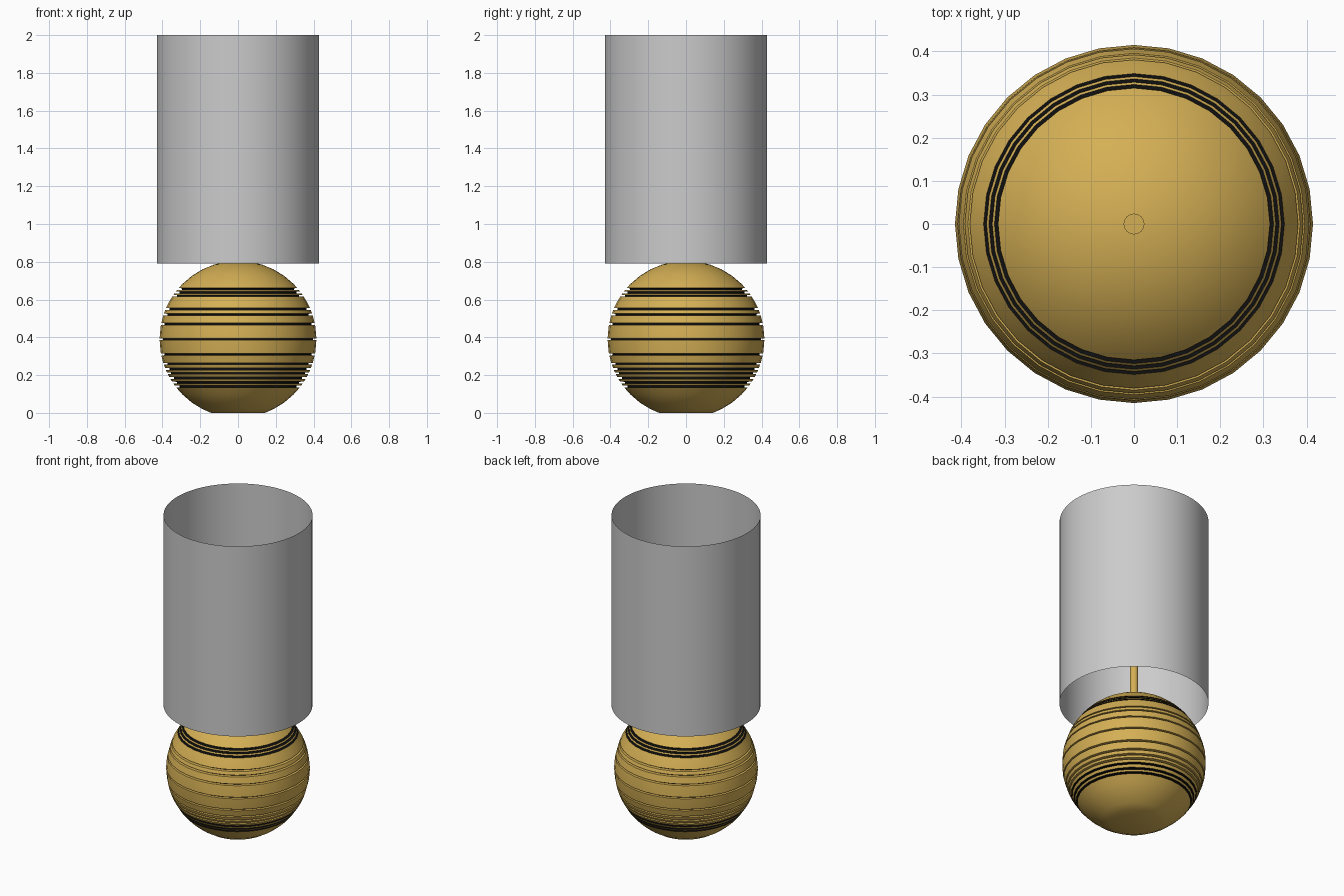
import bpy
import bmesh
import math

cube = bpy.data.objects.get("Cube")
if cube:
    bpy.data.objects.remove(cube, do_unlink=True)


def make_material(name, colour):
    mat = bpy.data.materials.new(name)
    mat.use_nodes = True
    mat.diffuse_color = (*colour, 1)
    mat.node_tree.nodes["Principled BSDF"].inputs["Base Color"].default_value = (*colour, 1)
    return mat


gold = make_material("gold", (0.66, 0.43, 0.09))
black = make_material("black", (0.005, 0.005, 0.005))
grey = make_material("light grey", (0.6, 0.6, 0.6))


def lathe(name, profile, sides, mats):
    """Spin (radius, height, material) points; the material is for the band above."""
    bm = bmesh.new()
    rings = []
    for r, z, _ in profile:
        if r < 1e-5:
            rings.append([bm.verts.new((0, 0, z))] * sides)
        else:
            rings.append([bm.verts.new((r * math.cos(a), r * math.sin(a), z))
                          for a in (2 * math.pi * i / sides for i in range(sides))])
    for low, high, point in zip(rings, rings[1:], profile):
        for i in range(sides):
            j = (i + 1) % sides
            corners = list(dict.fromkeys((low[i], low[j], high[j], high[i])))
            bm.faces.new(corners).material_index = point[2]
    mesh = bpy.data.meshes.new(name)
    bm.to_mesh(mesh)
    bm.free()
    for mat in mats:
        mesh.materials.append(mat)
    obj = bpy.data.objects.new(name, mesh)
    bpy.context.collection.objects.link(obj)
    bpy.ops.object.select_all(action='DESELECT')
    obj.select_set(True)
    bpy.context.view_layer.objects.active = obj
    bpy.ops.object.shade_smooth_by_angle(angle=math.radians(30))
    return obj


# Round base with a flat foot and narrow horizontal grooves
RADIUS, CENTRE, GAP = 0.415, 0.39, 0.01
grooves = [0.14, 0.16, 0.185, 0.21, 0.232, 0.26, 0.31,
           0.39, 0.47, 0.52, 0.55, 0.62, 0.638, 0.655]


def ball_radius(z):
    return math.sqrt(max(RADIUS ** 2 - (z - CENTRE) ** 2, 0))


profile = [(0, 0, 0), (ball_radius(0), 0, 0)]
for k in range(1, 20):
    z = CENTRE - RADIUS * math.cos(math.pi * k / 20)
    if z > 0.02 and all(abs(z - g) > GAP for g in grooves):
        profile.append((ball_radius(z), z, 0))
for g in grooves:
    bottom, top = g - GAP / 2, g + GAP / 2
    floor = min(ball_radius(bottom), ball_radius(top)) - 0.018
    wall = 1 if abs(g - CENTRE) > 0.2 else 0
    profile += [(ball_radius(bottom), bottom, wall), (floor, bottom + 0.0002, 1),
                (floor, top - 0.0002, wall), (ball_radius(top), top, 0)]
profile.sort(key=lambda p: p[1])
profile[0], profile[1] = sorted(profile[:2], key=lambda p: p[0])
profile.append((0, CENTRE + RADIUS, 0))
lathe("round_base", profile, 32, [gold, black])

# Thin stem rising inside the shade
lathe("stem", [(0.024, 0.78, 0), (0.024, 1.2, 0), (0, 1.2, 0)], 24, [gold])

# Open cylinder shade
lathe("shade", [(0.43, 0.79, 0), (0.43, 2, 0)], 64, [grey])
